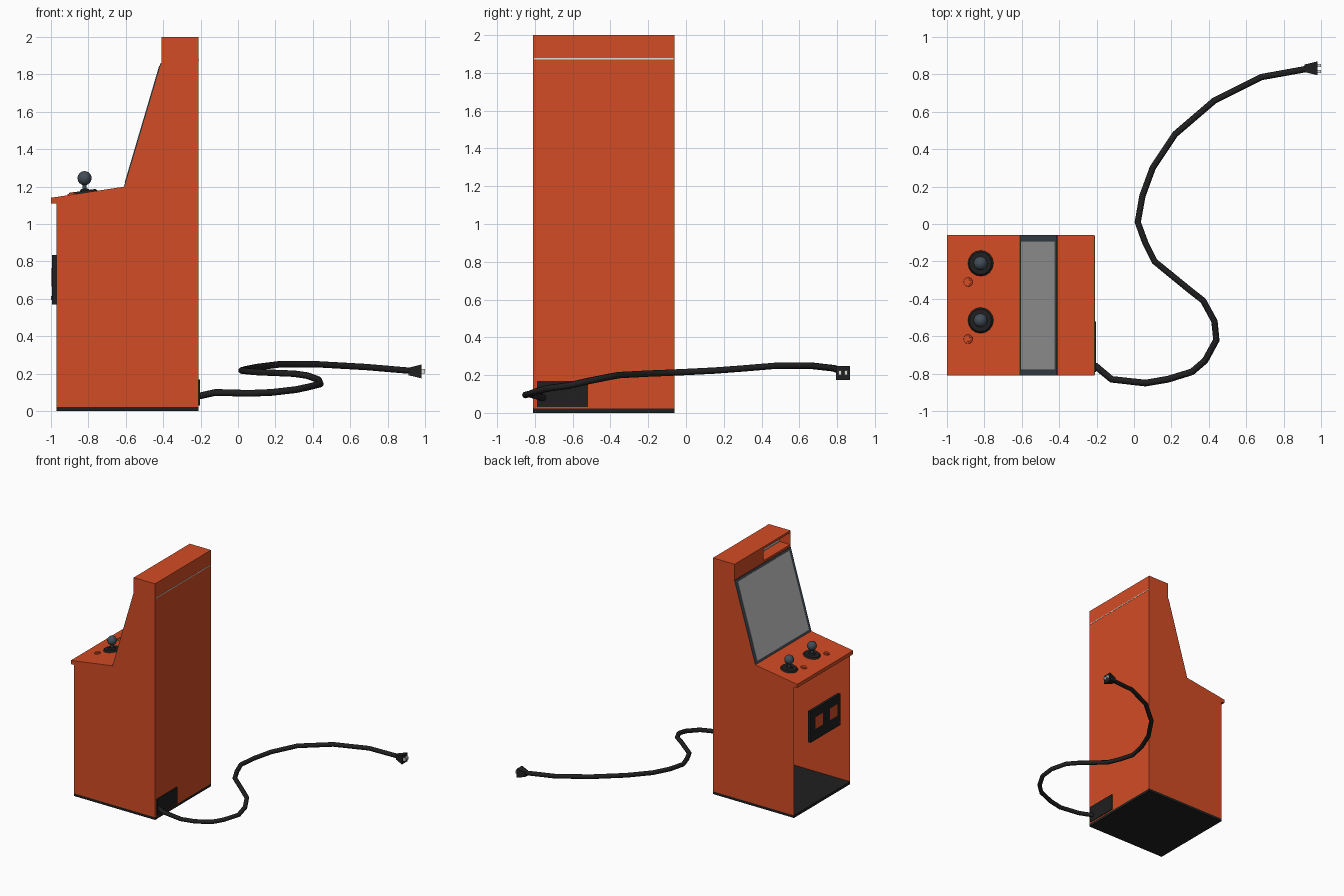
import bpy, bmesh, math
from mathutils import Vector, Matrix

if "Cube" in bpy.data.objects:
    bpy.data.objects.remove(bpy.data.objects["Cube"])


def material(name, r, g, b):
    m = bpy.data.materials.new(name)
    m.use_nodes = True
    m.diffuse_color = (r, g, b, 1)
    m.node_tree.nodes["Principled BSDF"].inputs["Base Color"].default_value = (r, g, b, 1)
    return m


ORANGE = material("cabinet orange", .65, .072, .018)
BLACK = material("rubber black", .014, .014, .014)
SLATE = material("slate", .055, .075, .095)
GLASS = material("screen grey", .45, .46, .45)
PALE = material("pale metal", .75, .75, .72)

LEFT, RIGHT = -.06, -.81          # cabinet sides along y
BACK, FRONT = -.21, -.97          # cabinet depth along x


def make(name, bm, mat, smooth=False):
    bmesh.ops.recalc_face_normals(bm, faces=bm.faces)
    me = bpy.data.meshes.new(name)
    bm.to_mesh(me)
    bm.free()
    me.materials.append(mat)
    ob = bpy.data.objects.new(name, me)
    bpy.context.collection.objects.link(ob)
    if smooth:
        bpy.ops.object.select_all(action='DESELECT')
        ob.select_set(True)
        bpy.context.view_layer.objects.active = ob
        bpy.ops.object.shade_smooth_by_angle(angle=math.radians(40))
    return ob


def box(name, x, y, z, mat):
    bm = bmesh.new()
    bmesh.ops.create_cube(bm, size=1)
    spans = [sorted(s) for s in (x, y, z)]
    for v in bm.verts:
        v.co = [s[0] + (c + .5) * (s[1] - s[0]) for s, c in zip(spans, v.co)]
    return make(name, bm, mat)


def prism(points, y0, y1):
    """Extrude an x-z outline along y."""
    bm = bmesh.new()
    face = bm.faces.new([bm.verts.new((x, y0, z)) for x, z in points])
    ext = bmesh.ops.extrude_face_region(bm, geom=[face])["geom"]
    moved = [v for v in ext if isinstance(v, bmesh.types.BMVert)]
    bmesh.ops.translate(bm, verts=moved, vec=(0, y1 - y0, 0))
    bmesh.ops.recalc_face_normals(bm, faces=bm.faces)
    return bm


def slab(name, p, q, y0, y1, low, high, mat):
    """Thin plate lying on the profile segment p-q."""
    p, q = Vector(p), Vector(q)
    d = (q - p).normalized()
    n = Vector((-d.y, d.x))
    return make(name, prism([p + n * low, q + n * low, q + n * high, p + n * high], y0, y1), mat)


def lathe(name, loc, tilt, r1, r2, depth, mat, sides=16, axis='Y'):
    bm = bmesh.new()
    bmesh.ops.create_cone(bm, cap_ends=True, segments=sides, radius1=r1, radius2=r2, depth=depth,
                          matrix=Matrix.Translation(loc) @ Matrix.Rotation(tilt, 4, axis))
    return make(name, bm, mat, True)


# Cabinet shell, open below the control deck and at the marquee
outline = [(FRONT, .022), (BACK, .022), (BACK, 2), (-.41, 2), (-.41, 1.86),
           (-.605, 1.2), (-1, 1.14), (-1, 1.11), (FRONT, 1.11)]
shell = prism(outline, LEFT, RIGHT)
openings = []
for f in shell.faces:
    c = f.calc_center_median()
    lower_front = abs(c.x - FRONT) < .01
    marquee = abs(c.x + .41) < .01 and c.z > 1.87
    if lower_front or marquee or c.z < .03:
        openings.append(f)
bmesh.ops.delete(shell, geom=openings, context='FACES')
make("cabinet", shell, ORANGE)
box("base", (FRONT, BACK), (LEFT, RIGHT), (0, .022), BLACK)

# Marquee front with a recessed light window
mx = (-.41, -.31)
box("marquee_block", mx, (LEFT - .002, -.45), (1.862, 1.998), ORANGE)
box("marquee_top_lip", mx, (-.45, RIGHT + .002), (1.98, 1.998), ORANGE)
box("marquee_bottom_lip", mx, (-.45, RIGHT + .002), (1.862, 1.88), ORANGE)
box("marquee_window", (-.312, -.304), (-.45, RIGHT + .002), (1.87, 1.99), GLASS)
box("back_seam", (BACK, BACK + .002), (LEFT - .005, RIGHT + .005), (1.872, 1.879), PALE)

# Screen
slab("screen_frame", (-.605, 1.2), (-.41, 1.86), LEFT, RIGHT, 0, .004, SLATE)
slab("screen_glass", (-.599, 1.22), (-.415, 1.843), LEFT - .03, RIGHT + .03, .004, .007, GLASS)

# Control deck: two joysticks, each with a button
slope = -math.atan2(.06, .395)


def deck(x, y, up=0):
    return Vector((x, y, 1.14 + (x + 1) * .06 / .395 + up))


for side, y in (("left", -.21), ("right", -.515)):
    lathe(side + "_stick_base", deck(-.82, y, .005), slope, .07, .06, .012, BLACK)
    lathe(side + "_stick_collar", deck(-.82, y, .014), slope, .03, .018, .014, BLACK)
    lathe(side + "_stick_shaft", deck(-.82, y, .035), 0, .012, .012, .06, SLATE, 10)
    ball = bmesh.new()
    bmesh.ops.create_uvsphere(ball, u_segments=12, v_segments=8, radius=.038,
                              matrix=Matrix.Translation((-.82, y, 1.245)))
    make(side + "_stick_ball", ball, SLATE, True)
    lathe(side + "_button_ring", deck(-.887, y - .1, .003), slope, .025, .023, .008, ORANGE)
    lathe(side + "_button", deck(-.887, y - .1, .006), slope, .016, .014, .012, ORANGE)

# Coin door
box("coin_door", (-.993, FRONT), (-.25, -.65), (.57, .835), BLACK)
for side, y in (("left", -.36), ("right", -.555)):
    box(side + "_coin_slot", (-.996, -.99), (y - .048, y + .048), (.665, .765), ORANGE)
box("coin_door_knob", (-1, -.99), (-.615, -.63), (.595, .615), SLATE)

# Power box and cord
box("power_box", (BACK, -.203), (-.79, -.52), (.03, .17), BLACK)
path = [(-.21, -.755, .08), (-.12, -.83, .1), (.06, -.85, .095), (.18, -.83, .1),
        (.31, -.79, .115), (.38, -.73, .13), (.44, -.62, .145), (.43, -.52, .168),
        (.37, -.41, .19), (.3, -.355, .2), (.11, -.2, .208), (.06, -.1, .212),
        (.02, .01, .217), (.045, .15, .224), (.1, .3, .235), (.22, .48, .25),
        (.43, .66, .25), (.68, .785, .236), (.93, .83, .215)]
curve = bpy.data.curves.new("power_cord", 'CURVE')
curve.dimensions = '3D'
curve.bevel_depth = .018
curve.bevel_resolution = 2
curve.use_fill_caps = True
line = curve.splines.new('POLY')
line.points.add(len(path) - 1)
for point, co in zip(line.points, path):
    point.co = (*co, 1)
curve.materials.append(BLACK)
cord = bpy.data.objects.new("power_cord", curve)
bpy.context.collection.objects.link(cord)

# Plug
plug = bmesh.new()
bmesh.ops.create_cone(plug, cap_ends=True, segments=4, radius1=.028, radius2=.052, depth=.07,
                      matrix=Matrix.Translation((.945, .832, .212))
                      @ Matrix.Rotation(math.pi / 2, 4, 'Y')
                      @ Matrix.Rotation(math.pi / 4, 4, 'Z'))
make("plug", plug, BLACK)
for side, y in (("left", .848), ("right", .816)):
    box(side + "_prong", (.978, 1), (y - .008, y + .008), (.2, .225), PALE)
